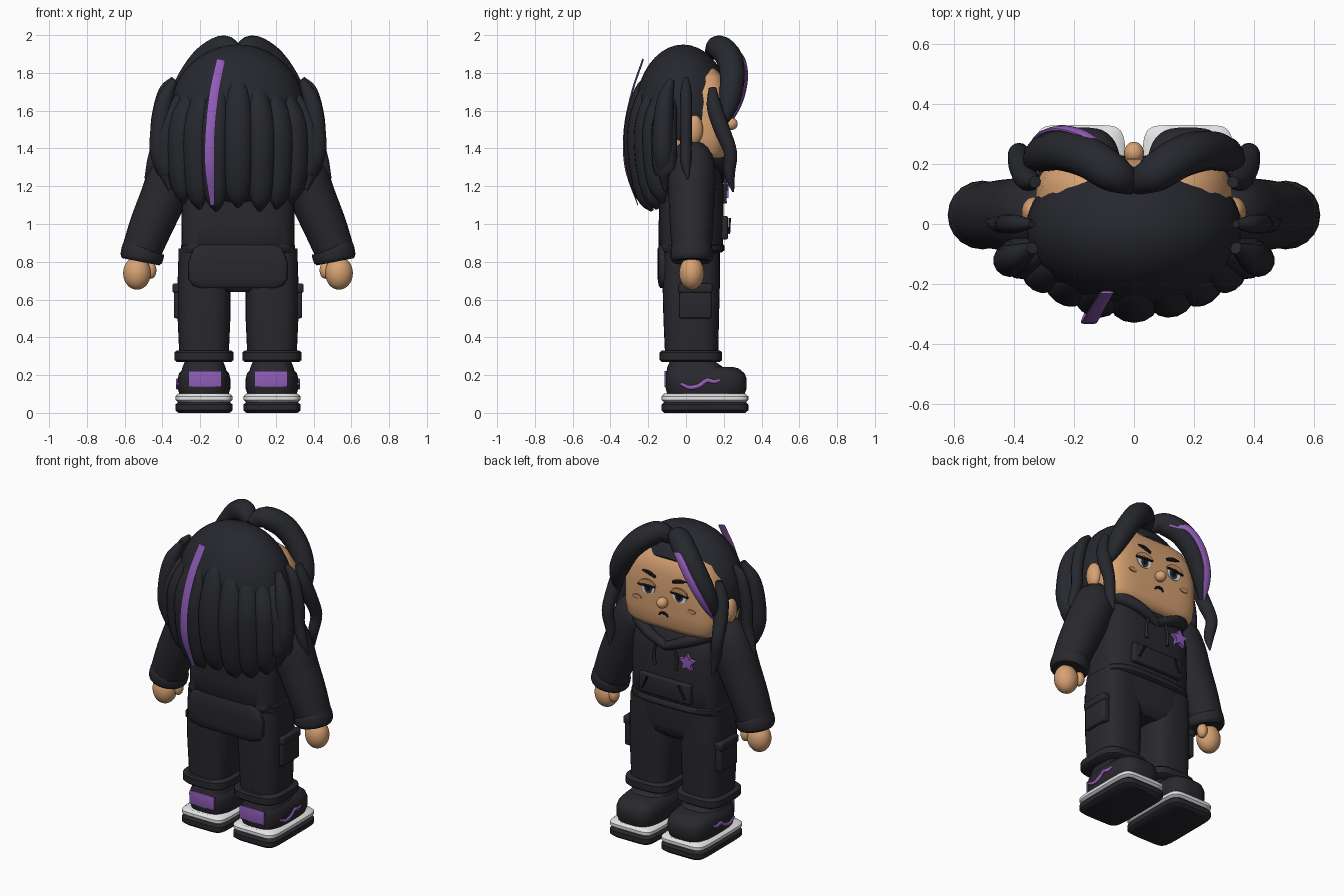
import bpy, bmesh, math
from mathutils import Vector, Matrix


def material(name, rgb):
    m = bpy.data.materials.new(name)
    m.diffuse_color = (*rgb, 1)
    return m


HAIR = material("charcoal hair", (0.020, 0.021, 0.027))
CLOTH = material("charcoal cloth", (0.021, 0.021, 0.027))
SKIN = material("warm skin", (0.68, 0.36, 0.17))
LID = material("darker skin", (0.57, 0.28, 0.13))
PURPLE = material("purple", (0.28, 0.11, 0.48))
WHITE = material("off white", (0.78, 0.78, 0.78))
BLACK = material("black", (0.006, 0.006, 0.008))
IRIS = material("slate iris", (0.04, 0.05, 0.08))


def finish(name, bm, mat):
    bmesh.ops.recalc_face_normals(bm, faces=bm.faces)
    me = bpy.data.meshes.new(name)
    bm.to_mesh(me)
    bm.free()
    me.materials.append(mat)
    ob = bpy.data.objects.new(name, me)
    bpy.context.collection.objects.link(ob)
    return ob


def skin_rings(name, rings, mat):
    bm = bmesh.new()
    vs = [[bm.verts.new(p) for p in r] for r in rings]
    n = len(vs[0])
    for a, b in zip(vs, vs[1:]):
        for i in range(n):
            bm.faces.new((a[i], a[(i + 1) % n], b[(i + 1) % n], b[i]))
    bm.faces.new(vs[0])
    bm.faces.new(vs[-1])
    return finish(name, bm, mat)


def loft(name, rows, mat, e=3.5, n=40, cx=0):
    """Stack of rounded-rectangle rings: (z, half width, y min, y max)."""
    rings = []
    for z, rx, y0, y1 in rows:
        ring = []
        for i in range(n):
            a = 2 * math.pi * (i + 0.5) / n
            c, s = math.cos(a), math.sin(a)
            ring.append((cx + rx * math.copysign(abs(c) ** (2 / e), c),
                         (y0 + y1) / 2 + (y1 - y0) / 2 * math.copysign(abs(s) ** (2 / e), s), z))
        rings.append(ring)
    return skin_rings(name, rings, mat)


def sweep(name, pts, mat, ref=(0, 1, 0), flat=1.0, n=14, sub=5, s=1):
    """Smooth tapered tube through (x, y, z, radius); flat squashes it along ref."""
    P = [Vector((p[0] * s, p[1], p[2], p[3])) for p in pts]
    P = [2 * P[0] - P[1]] + P + [2 * P[-1] - P[-2]]
    path = []
    for i in range(1, len(P) - 2):
        a, b, c, d = P[i - 1:i + 3]
        for k in range(sub):
            t = k / sub
            path.append(0.5 * (2 * b + (c - a) * t + (2 * a - 5 * b + 4 * c - d) * t * t
                               + (3 * b - a - 3 * c + d) * t ** 3))
    path.append(P[-2])
    ref = Vector((ref[0] * s, ref[1], ref[2]))
    rings = []
    for i, p in enumerate(path):
        tan = (path[min(i + 1, len(path) - 1)] - path[max(i - 1, 0)]).to_3d().normalized()
        u = (ref - tan * ref.dot(tan)).normalized()
        v = tan.cross(u)
        r = max(p[3], 0.003)
        rings.append([p.to_3d() + r * (u * flat * math.cos(2 * math.pi * k / n)
                                       + v * math.sin(2 * math.pi * k / n)) for k in range(n)])
    return skin_rings(name, rings, mat)


def ball(name, c, r, mat, cut=None):
    bm = bmesh.new()
    bmesh.ops.create_uvsphere(bm, u_segments=36, v_segments=20, radius=1,
                              matrix=Matrix.Translation(c) @ Matrix.Diagonal((*r, 1)))
    if cut:
        g = bmesh.ops.bisect_plane(bm, geom=bm.verts[:] + bm.edges[:] + bm.faces[:],
                                   plane_co=cut[0], plane_no=cut[1], clear_outer=True)
        bmesh.ops.contextual_create(bm, geom=[x for x in g["geom_cut"] if isinstance(x, bmesh.types.BMEdge)])
    return finish(name, bm, mat)


def box(name, c, size, mat, bevel=0.015):
    bm = bmesh.new()
    bmesh.ops.create_cube(bm, size=1, matrix=Matrix.Translation(c) @ Matrix.Diagonal((*size, 1)))
    bmesh.ops.bevel(bm, geom=bm.edges[:], offset=bevel, segments=3, profile=0.5, affect='EDGES')
    return finish(name, bm, mat)


def plate(name, pts, y, mat, t=0.006):
    """Thin plate from (x, z) outline, facing along y."""
    return skin_rings(name, [[(x, y + d, z) for x, z in pts] for d in (-t / 2, t / 2)], mat)


def arc(cx, cz, rx, rz, a0=0, a1=360, n=20):
    k = n if a1 - a0 == 360 else n - 1
    return [(cx + rx * math.cos(math.radians(a0 + (a1 - a0) * i / k)),
             cz + rz * math.sin(math.radians(a0 + (a1 - a0) * i / k))) for i in range(n)]


# Body of the hooded top, hips and seat
loft("hoodie_body", [(0.86, .28, -.13, .18), (0.88, .30, -.145, .195), (1.0, .30, -.145, .20), (1.2, .295, -.14, .20),
                     (1.3, .28, -.13, .18), (1.36, .22, -.10, .15), (1.39, .14, -.06, .12)], CLOTH)
loft("hoodie_hem", [(.85, .295, -.14, .19), (.86, .303, -.147, .203), (.885, .303, -.147, .203), (.895, .295, -.14, .195)], CLOTH)
loft("hips", [(.64, .10, -.08, .14), (.67, .24, -.11, .17), (.72, .315, -.125, .18), (.87, .315, -.13, .18)], CLOTH)
loft("seat_panel", [(.66, .20, -.135, -.08), (.675, .24, -.145, -.08), (.71, .262, -.15, -.08), (.80, .262, -.15, -.08),
                    (.87, .235, -.15, -.08), (.89, .20, -.14, -.08)], CLOTH, 5)
box("front_pocket", (0, .20, .98), (.36, .045, .125), CLOTH, .012)
for s in (-1, 1):
    sweep("pocket_slit", [(.15, .228, .95, .006), (.11, .232, 1.03, .006)], BLACK, s=s)
    sweep("hood_collar", [(0, .20, 1.24, .025), (.13, .195, 1.30, .034), (.25, .12, 1.35, .04),
                          (.26, -.06, 1.36, .045), (.13, -.15, 1.35, .045), (0, -.17, 1.34, .045)], CLOTH, (0, 0, 1), s=s)
    sweep("drawstring", [(.06, .208, 1.26, .008), (.08, .206, 1.18, .008), (.075, .206, 1.11, .010)], CLOTH, s=s)
star = [((.058 if i % 2 == 0 else .029) * math.sin(i * math.pi / 5) - .16,
         (.058 if i % 2 == 0 else .029) * math.cos(i * math.pi / 5) + 1.185) for i in range(10)]
plate("star_badge", star, .212, PURPLE, .024)

for s in (-1, 1):
    # Leg, cuff and cargo pocket
    loft("leg", [(.28, .13, -.11, .17), (.5, .14, -.12, .175), (.7, .14, -.125, .18), (.85, .135, -.12, .175)],
         CLOTH, 3, cx=s * .18)
    loft("leg_cuff", [(.27, .145, -.13, .18), (.28, .157, -.14, .192), (.32, .157, -.14, .192), (.33, .145, -.13, .18)],
         CLOTH, 3.5, cx=s * .18)
    box("cargo_pocket", (s * .315, .05, .585), (.05, .17, .17), CLOTH, .012)
    box("cargo_flap", (s * .32, .05, .66), (.055, .18, .05), CLOTH, .012)
    # Shoe
    sole = lambda z0, z1: [(z0, .135, -.115, .315), (z0 + .014, .152, -.13, .33),
                           (z1 - .014, .152, -.13, .33), (z1, .135, -.115, .315)]
    loft("outsole", sole(0, .058), CLOTH, 7, cx=s * .18)
    loft("midsole", sole(.055, .102), WHITE, 7, cx=s * .18)
    loft("shoe_upper", [(.10, .13, -.10, .31), (.13, .14, -.108, .322), (.18, .14, -.108, .322), (.21, .132, -.106, .31),
                        (.235, .11, -.10, .28), (.243, .09, -.09, .25)], CLOTH, 3.2, cx=s * .18)
    loft("shoe_collar", [(.2, .125, -.105, .23), (.24, .115, -.10, .20), (.275, .10, -.085, .15)], CLOTH, 3, cx=s * .18)
    box("heel_patch", (s * .175, -.109, .18), (.175, .009, .085), PURPLE, .002)
    sweep("shoe_wave", [(.318, -.03, .155, .008), (.322, .02, .135, .011), (.322, .07, .145, .011), (.322, .11, .172, .011),
                        (.32, .15, .165, .010), (.312, .19, .178, .006)], PURPLE, (1, 0, 0), .6, s=s)
    # Sleeve, cuff and hand
    sweep("sleeve", [(.22, .03, 1.37, .05), (.30, .03, 1.34, .115), (.35, .03, 1.25, .128), (.40, .03, 1.13, .122),
                     (.46, .03, .99, .115), (.51, .03, .86, .105)], CLOTH, s=s, n=20)
    sweep("sleeve_cuff", [(.497, .03, .875, .10), (.501, .03, .865, .113), (.511, .03, .82, .113), (.515, .03, .80, .10)],
          CLOTH, s=s, n=20, sub=3)
    ball("hand", (s * .535, .03, .74), (.073, .066, .088), SKIN)
    ball("thumb", (s * .462, .06, .755), (.03, .032, .045), SKIN)

# Head
loft("head", [(1.33, .25, -.10, .17), (1.345, .285, -.13, .198), (1.38, .315, -.15, .214), (1.46, .328, -.17, .22), (1.6, .328, -.17, .22),
              (1.7, .31, -.16, .215), (1.78, .255, -.14, .195), (1.84, .17, -.1, .14)], SKIN, 4.6, 56)
ball("nose", (0, .238, 1.53), (.033, .036, .033), SKIN)
for s in (-1, 1):
    ball("ear", (s * .335, .04, 1.50), (.04, .05, .08), SKIN)
    plate("eye_white", arc(s * .112, 1.598, .05, .045), .222, WHITE)
    plate("iris", arc(s * .108, 1.592, .026, .034), .226, IRIS)
    plate("pupil", arc(s * .108, 1.592, .014, .02), .229, BLACK)
    plate("eyelid", arc(s * .112, 1.61, .058, .038, 0, 180), .230, LID, .01)
    sweep("lash", [(.055, .234, 1.611, .005), (.112, .234, 1.610, .008), (.175, .23, 1.604, .006)], BLACK, s=s)
    sweep("eyebrow", [(.06, .222, 1.672, .009), (.105, .222, 1.688, .013), (.155, .22, 1.694, .004)], BLACK, flat=.5, s=s)
    plate("cheek", arc(s * .19, 1.515, .03, .014), .220, LID)
    sweep("mouth", [(0, .226, 1.462, .008), (.02, .226, 1.456, .007), (.03, .226, 1.442, .004)], BLACK, s=s)

# Hair cap with an open face, and inner back volume
ball("hair_cap", (0, -.015, 1.59), (.36, .255, .36), HAIR, ((0, .14, 1.68), (0, 2.3, -1)))
ball("hair_volume", (0, -.12, 1.47), (.34, .14, .36), HAIR)

# Back strands: mid x, mid y, tip z, half width
for i, (x, y, tip, w) in enumerate([(0, -.265, 1.09, .08), (.12, -.25, 1.07, .075), (.215, -.21, 1.08, .075),
                                    (.30, -.165, 1.11, .07), (.37, -.115, 1.24, .07)]):
    for s in ((1,) if x == 0 else (-1, 1)):
        sweep("back_strand", [(x * .72, y * .62, 1.80 - x * .25, .02), (x * .9, y * .86, 1.70 - x * .2, w * .75),
                              (x * 1.04, y, 1.5, w), (x * 1.05, y * .97, 1.3, w * .95),
                              (x * 1.0, y * .85, tip + .07, w * .75), (x * .95, y * .72, tip, .012)],
              HAIR, (x * .7, y, 0), .78, s=s)

for s in (-1, 1):
    # Side locks
    sweep("side_lock", [(.34, .0, 1.77, .015), (.39, 0, 1.7, .033), (.425, 0, 1.55, .036), (.43, 0, 1.42, .034),
                        (.455, .0, 1.32, .03), (.49, .01, 1.24, .006)], HAIR, flat=.9, s=s)
    sweep("rear_side_lock", [(.34, -.08, 1.76, .02), (.39, -.11, 1.65, .045), (.41, -.12, 1.5, .055), (.41, -.12, 1.35, .05),
                             (.36, -.11, 1.18, .01)], HAIR, s=s)
    sweep("front_lock", [(.33, .14, 1.72, .02), (.355, .15, 1.62, .04), (.375, .19, 1.5, .042), (.385, .235, 1.38, .035),
                         (.37, .23, 1.27, .03), (.36, .25, 1.17, .005)], HAIR, s=s)
    # Swept fringe
    sweep("fringe", [(0, .13, 1.90, .035), (.07, .17, 1.935, .064), (.16, .225, 1.885, .07), (.24, .245, 1.79, .067),
                     (.30, .235, 1.68, .06), (.33, .215, 1.59, .042), (.345, .19, 1.51, .010)], HAIR, (0, 1, .5), s=s)

# Purple streaks
sweep("back_streak", [(-.09, -.228, 1.87, .024), (-.125, -.285, 1.7, .026), (-.147, -.325, 1.5, .026), (-.15, -.32, 1.3, .026),
                      (-.135, -.255, 1.1, .012)], PURPLE, flat=.2)
sweep("fringe_streak", [(-.07, .235, 1.90, .016), (-.16, .295, 1.88, .026), (-.235, .316, 1.79, .028), (-.295, .300, 1.68, .027),
                        (-.325, .262, 1.59, .024), (-.345, .215, 1.51, .008)], PURPLE, (.1, 1, .2), .45)

# Soft shading
for ob in bpy.context.scene.objects:
    ob.select_set(True)
    bpy.context.view_layer.objects.active = ob
bpy.ops.object.shade_smooth_by_angle(angle=math.radians(40))
